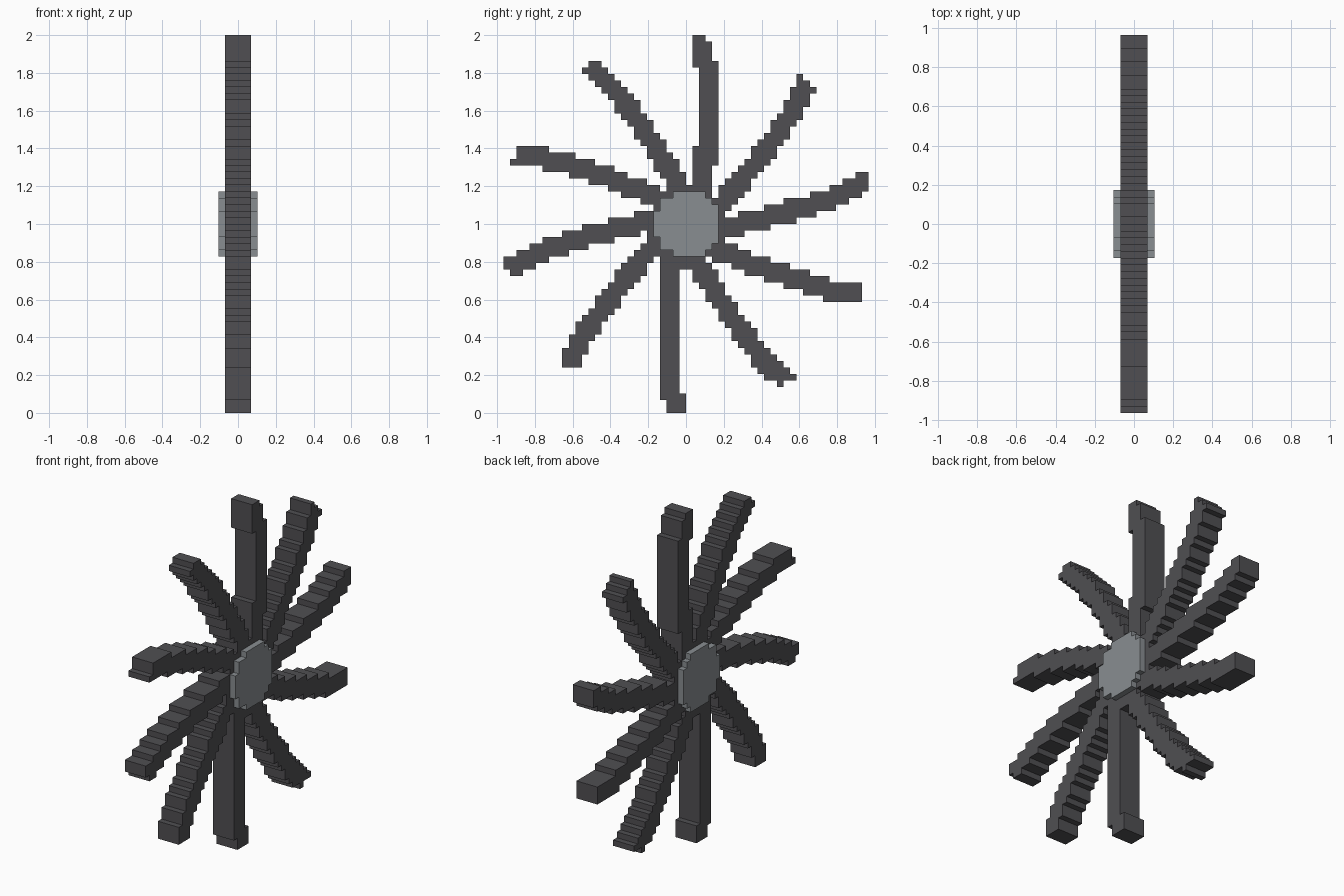
import bpy, math

cube = bpy.data.objects.get("Cube")
if cube:
    bpy.data.objects.remove(cube, do_unlink=True)

CELL = 2 / 58            # block size
PIVOT = 0.3              # sideways offset of the hub axis, in blocks
BLADES = 10
HALF_WIDTH = 1.6
TIP_RADIUS = 28.65
# Blade centre line: (distance from axis, sideways offset) in blocks
CURVE = [(4, 2.2), (9, 2.6), (13, 2.85), (18, 3.05), (23, 2.9),
         (25, 2.7), (27.5, 2.1), (29, 1.85)]


def material(name, rgb):
    m = bpy.data.materials.new(name)
    m.use_nodes = True
    m.diffuse_color = (*rgb, 1)
    m.node_tree.nodes["Principled BSDF"].inputs["Base Color"].default_value = (*rgb, 1)
    return m


def offset(r):
    """Sideways offset of the blade centre line at distance r."""
    for (r0, c0), (r1, c1) in zip(CURVE, CURVE[1:]):
        if r <= r1:
            return c0 + (c1 - c0) * (r - r0) / (r1 - r0)
    return CURVE[-1][1]


def block_part(name, cells, half_depth, mat):
    """Build a slab of square blocks with walls only along its outline."""
    verts, faces, index = [], [], {}

    def vert(side, p):
        key = (side, p)
        if key not in index:
            index[key] = len(verts)
            verts.append((side * half_depth * CELL, p[0] * CELL, 1 + p[1] * CELL))
        return index[key]

    for i, j in sorted(cells):
        ring = [(i, j), (i + 1, j), (i + 1, j + 1), (i, j + 1)]
        faces.append([vert(1, p) for p in ring])
        faces.append([vert(-1, p) for p in reversed(ring)])
        beside = [(i, j - 1), (i + 1, j), (i, j + 1), (i - 1, j)]
        for k, n in enumerate(beside):
            if n not in cells:
                a, b = ring[k], ring[(k + 1) % 4]
                faces.append([vert(-1, a), vert(-1, b), vert(1, b), vert(1, a)])
    mesh = bpy.data.meshes.new(name)
    mesh.from_pydata(verts, [], faces)
    mesh.materials.append(mat)
    mesh.update()
    obj = bpy.data.objects.new(name, mesh)
    bpy.context.collection.objects.link(obj)
    return obj


dark = material("dark_grey", (0.080, 0.078, 0.085))
light = material("light_grey", (0.25, 0.27, 0.285))

grid = [(i, j) for i in range(-29, 29) for j in range(-29, 29)]

# Round hub, thicker than the blades
hub = {(i, j) for i, j in grid if math.hypot(i + 0.5 - PIVOT, j + 0.5) < 5.2}
block_part("hub", hub, 3, light)

# Curved blades, stepped into blocks around the hub
used = set()
for n in range(BLADES):
    a = 2 * math.pi * n / BLADES
    c, s = math.cos(a), math.sin(a)
    cells = set()
    for i, j in grid:
        y, z = i + 0.5 - PIVOT, j + 0.5
        side, out = y * c - z * s, y * s + z * c
        if (out >= 4 and math.hypot(y, z) < TIP_RADIUS
                and abs(side - offset(out)) < HALF_WIDTH and (i, j) not in used):
            cells.add((i, j))
    used |= cells
    block_part(f"blade_{n + 1}", cells, 2, dark)
